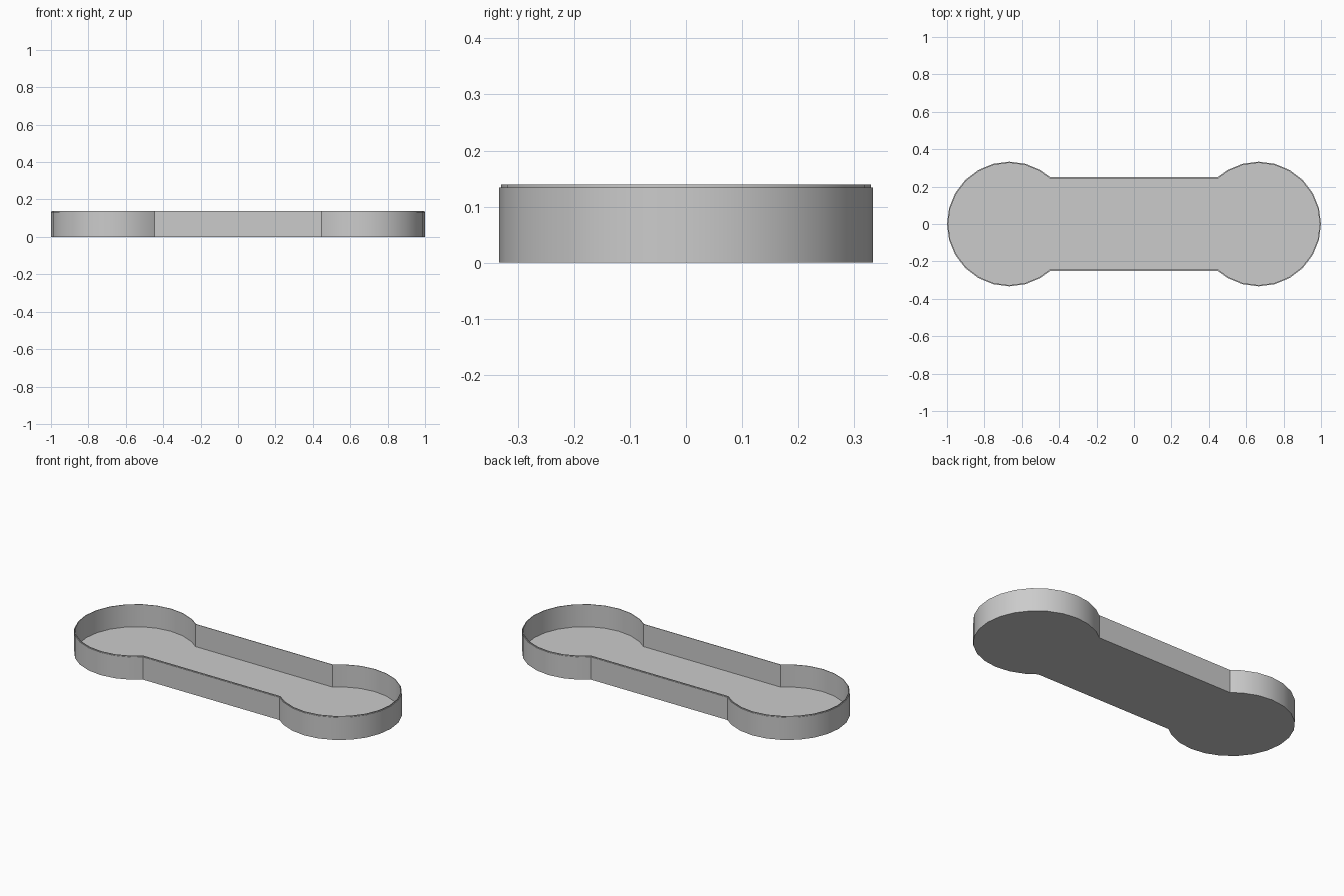
import bpy
import bmesh
from math import asin, sin, cos, pi, radians

cube = bpy.data.objects.get("Cube")
if cube:
    bpy.data.objects.remove(cube, do_unlink=True)

RADIUS = 1 / 3       # round ends
CENTRE = 1 - RADIUS  # distance of the ends from the middle
HALF_BAR = 0.25      # half width of the straight middle
WALL = 0.0067
STEP = 0.0033
SHOULDER = 0.134
TOP = 0.139

grey = bpy.data.materials.new("grey")
grey.use_nodes = True
colour = (0.6, 0.6, 0.6, 1)
grey.diffuse_color = colour
grey.node_tree.nodes["Principled BSDF"].inputs["Base Color"].default_value = colour


def outline(inset):
    """Two round ends joined by a bar, inset evenly."""
    r, h = RADIUS - inset, HALF_BAR - inset
    end = pi - asin(h / r)
    angles = [-end] + [radians(a) for a in range(-120, 121, 15)] + [end]
    right = [(CENTRE + r * cos(a), r * sin(a)) for a in angles]
    return right + [(-x, -y) for x, y in right]


# Tray: outer wall, stepped lip, inner wall and floor
bm = bmesh.new()
profile = [(0, 0), (0, SHOULDER), (STEP, SHOULDER), (STEP, TOP), (WALL, TOP), (WALL, WALL)]
rings = [[bm.verts.new((x, y, z)) for x, y in outline(inset)] for inset, z in profile]
for low, high in zip(rings, rings[1:]):
    for i in range(len(low)):
        j = (i + 1) % len(low)
        bm.faces.new((low[i], low[j], high[j], high[i]))
bm.faces.new(rings[0][::-1])
bm.faces.new(rings[-1])

mesh = bpy.data.meshes.new("tray")
bm.to_mesh(mesh)
bm.free()
mesh.materials.append(grey)
tray = bpy.data.objects.new("tray", mesh)
bpy.context.collection.objects.link(tray)

# Smooth round ends with crisp rims
bpy.ops.object.select_all(action="DESELECT")
tray.select_set(True)
bpy.context.view_layer.objects.active = tray
bpy.ops.object.shade_smooth_by_angle(angle=radians(30))
